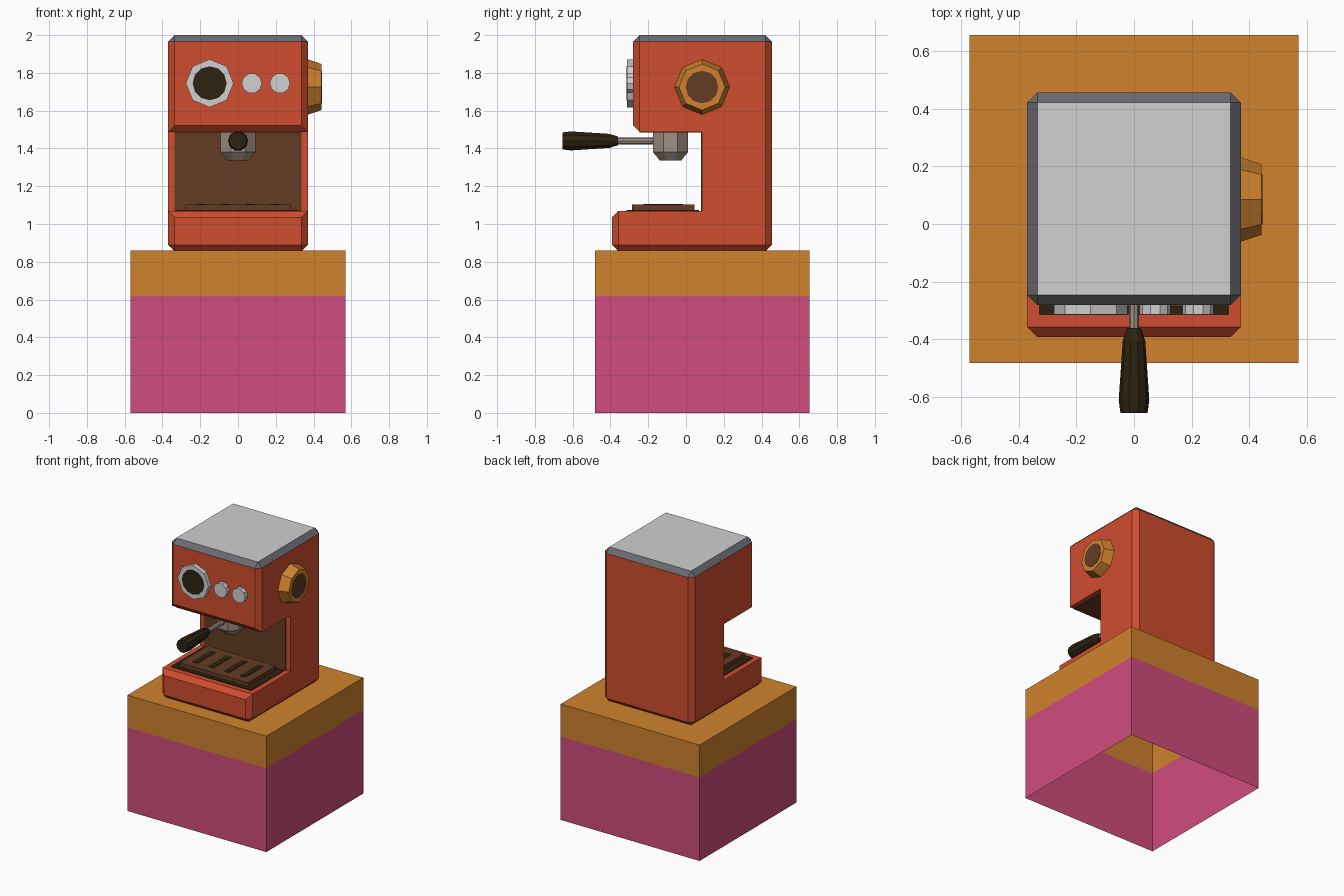
import bpy, bmesh, math
from mathutils import Vector, Matrix

if "Cube" in bpy.data.objects:
    bpy.data.objects.remove(bpy.data.objects["Cube"])


def mat(name, hexcol):
    lin = []
    for i in (0, 2, 4):
        c = int(hexcol[i:i + 2], 16) / 255
        lin.append(c / 12.92 if c <= 0.04045 else ((c + 0.055) / 1.055) ** 2.4)
    m = bpy.data.materials.new(name)
    m.diffuse_color = (*lin, 1)
    m.use_nodes = True
    m.node_tree.nodes["Principled BSDF"].inputs["Base Color"].default_value = m.diffuse_color
    return m


RED = mat("red_enamel", "d04d2e")
PINK = mat("pink_cabinet", "d04c7d")
ORANGE = mat("orange_wood", "d0822e")
BROWN = mat("brown_panel", "643b24")
DARK = mat("dark_plastic", "2e2210")
SILVER = mat("light_grey", "d0d0d0")
STEEL = mat("warm_steel", "a09082")
TRIM = mat("dark_grey_trim", "6a6a72")


def finish(name, bm, *mats):
    bmesh.ops.recalc_face_normals(bm, faces=bm.faces)
    me = bpy.data.meshes.new(name)
    bm.to_mesh(me)
    bm.free()
    for m in mats:
        me.materials.append(m)
    ob = bpy.data.objects.new(name, me)
    bpy.context.collection.objects.link(ob)
    return ob


def box_bm(lo, hi):
    lo, hi = Vector(lo), Vector(hi)
    bm = bmesh.new()
    bmesh.ops.create_cube(bm, size=1, matrix=Matrix.Translation((lo + hi) / 2)
                          @ Matrix.Diagonal((*(hi - lo), 1)))
    return bm


def box(name, lo, hi, m):
    return finish(name, box_bm(lo, hi), m)


def lathe(name, origin, axis, profile, sides, m, flat=False):
    """Revolve (distance, radius) pairs about an axis; flat puts a facet on the axes."""
    rot = Vector(axis).to_track_quat('Z', 'Y').to_matrix().to_4x4()
    mw = Matrix.Translation(origin) @ rot
    bm = bmesh.new()
    rings = []
    for d, r in profile:
        ring = []
        for i in range(sides):
            a = 2 * math.pi * (i + (0.5 if flat else 0)) / sides
            ring.append(bm.verts.new(mw @ Vector((r * math.cos(a), r * math.sin(a), d))))
        rings.append(ring)
    for a, b in zip(rings, rings[1:]):
        for i in range(sides):
            j = (i + 1) % sides
            bm.faces.new((a[i], a[j], b[j], b[i]))
    bm.faces.new(rings[0])
    bm.faces.new(rings[-1])
    return finish(name, bm, m)


# Pedestal: open-bottomed box, pink below and orange above
bm = box_bm((-.57, -.482, 0), (.57, .655, .86))
bmesh.ops.bisect_plane(bm, geom=bm.verts[:] + bm.edges[:] + bm.faces[:],
                       plane_co=(0, 0, .62), plane_no=(0, 0, 1))
bmesh.ops.delete(bm, geom=[f for f in bm.faces if f.calc_center_median().z < .01],
                 context='FACES_ONLY')
for f in bm.faces:
    f.material_index = int(f.calc_center_median().z > .62)
bmesh.ops.recalc_face_normals(bm, faces=bm.faces)
if sum(f.normal.z for f in bm.faces) < 0:
    bmesh.ops.reverse_faces(bm, faces=bm.faces)
finish("pedestal", bm, PINK, ORANGE)

# Machine body: C-shaped side profile, chamfered except around the niche
PROFILE = [(-.392, .855), (-.392, 1.07), (.085, 1.07), (.085, 1.487),
           (-.281, 1.487), (-.281, 2.0), (.456, 2.0), (.456, .855)]
bm = bmesh.new()
sides = [[bm.verts.new((x, y, z)) for y, z in PROFILE] for x in (-.37, .37)]
n = len(PROFILE)
for s in sides:
    bm.faces.new(s)
for i in range(n):
    j = (i + 1) % n
    bm.faces.new((sides[0][i], sides[0][j], sides[1][j], sides[1][i]))
bmesh.ops.recalc_face_normals(bm, faces=bm.faces)
sharp = [bm.edges.get((sides[0][i], sides[1][i])) for i in range(n) if i not in (2, 3)]
for s in sides:
    sharp += [bm.edges.get((s[i], s[(i + 1) % n])) for i in range(n) if i not in (1, 2, 3)]
bmesh.ops.bevel(bm, geom=sharp, offset=.035, offset_type='OFFSET', segments=1,
                profile=.5, affect='EDGES')
bm.normal_update()
for f in bm.faces:
    z = f.calc_center_median().z
    f.material_index = 1 if z > 1.995 else 2 if z > 1.97 else 0
finish("machine_body", bm, RED, SILVER, TRIM)

# Niche lining
box("back_panel", (-.335, .08, 1.07), (.335, .087, 1.487), BROWN)
box("head_underside", (-.335, -.246, 1.484), (.335, .085, 1.49), BROWN)

# Drip tray with slots
box("tray_rim", (-.33, -.316, 1.067), (.33, .07, 1.075), DARK)
box("drip_tray", (-.28, -.285, 1.072), (.28, .045, 1.104), BROWN)
for i in range(4):
    x = -.195 + .13 * i
    box("tray_slot", (x - .022, -.225, 1.1), (x + .022, -.015, 1.107), DARK)

# Gauge and buttons on the front
lathe("gauge_ring", (-.15, -.27, 1.745), (0, -1, 0), [(0, .127), (.043, .127)], 8, SILVER)
lathe("gauge_face", (-.15, -.31, 1.745), (0, -1, 0), [(0, .09), (.006, .09)], 12, DARK)
for x in (.073, .222):
    lathe("button", (x, -.27, 1.745), (0, -1, 0), [(0, .054), (.043, .054)], 10, SILVER)

# Side knob
lathe("side_knob", (.365, .085, 1.725), (1, 0, 0), [(0, .148), (.077, .122)], 8, ORANGE)
lathe("knob_centre", (.439, .085, 1.725), (1, 0, 0), [(0, .086), (.006, .086)], 12, BROWN)

# Brew group with handle
lathe("brew_group", (0, -.082, 1.335), (0, 0, 1),
      [(0, .06), (.045, .1), (.155, .1)], 8, STEEL, flat=True)
lathe("handle_rod", (0, -.15, 1.44), (0, -1, 0), [(0, .018), (.23, .018)], 8, STEEL)
lathe("handle_grip", (0, -.36, 1.44), (0, -1, 0),
      [(0, .024), (.045, .039), (.25, .053), (.295, .047)], 10, DARK)
